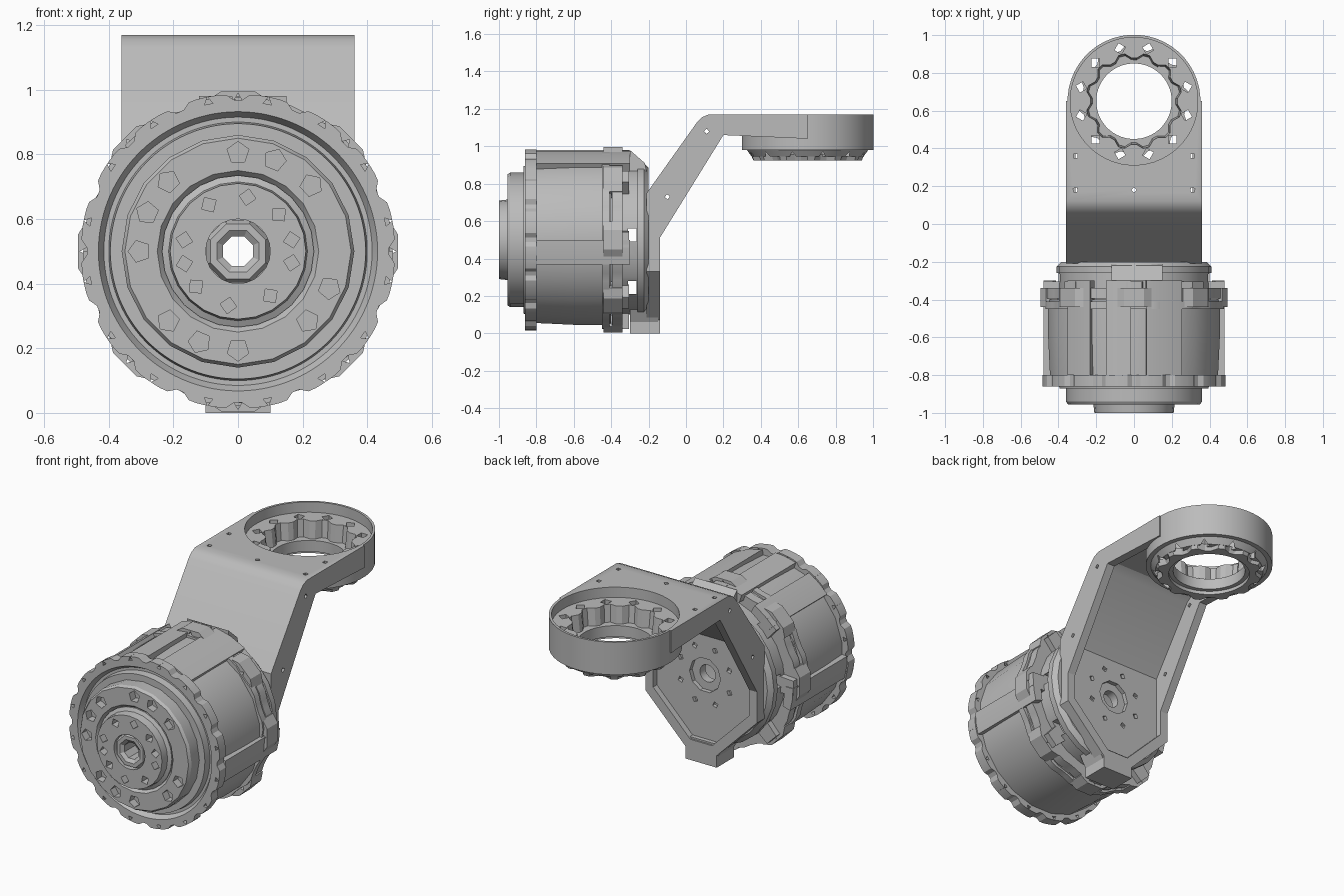
import bpy, bmesh, math
from mathutils import Vector

if "Cube" in bpy.data.objects:
    bpy.data.objects.remove(bpy.data.objects["Cube"])

grey = bpy.data.materials.new("machined_grey")
grey.diffuse_color = (0.5, 0.5, 0.5, 1)
grey.use_nodes = True
grey.node_tree.nodes["Principled BSDF"].inputs["Base Color"].default_value = grey.diffuse_color


# Axis maps: (u, v, along) -> world
def motor(u, v, h):      # along y, centred on the motor axis
    return Vector((u, h, 0.5 + v))


def front(u, v, h):      # front outline (x, z), extruded along y
    return Vector((u, h, v))


def side(u, v, h):       # side outline (y, z), extruded along x
    return Vector((h, u, v))


def wrist(u, v, h):      # along z, centred on the end ring
    return Vector((u, 0.65 + v, h))


def finish(name, bm):
    bmesh.ops.recalc_face_normals(bm, faces=bm.faces)
    me = bpy.data.meshes.new(name)
    bm.to_mesh(me)
    bm.free()
    me.materials.append(grey)
    ob = bpy.data.objects.new(name, me)
    bpy.context.collection.objects.link(ob)
    return ob


def lathe(name, profile, n, axis, pattern=(0,), turn=0.0):
    """Closed profile of (radius, along); a third item scales the notch pattern."""
    bm = bmesh.new()
    rows = []
    for i in range(n):
        a = math.tau * i / n + turn
        cut = pattern[i % len(pattern)]
        row = []
        for p in profile:
            r = p[0] - (p[2] * cut if len(p) > 2 else 0)
            row.append(bm.verts.new(axis(r * math.cos(a), r * math.sin(a), p[1])))
        rows.append(row)
    m = len(profile)
    for i in range(n):
        a, b = rows[i], rows[(i + 1) % n]
        for j in range(m):
            k = (j + 1) % m
            bm.faces.new((a[j], a[k], b[k], b[j]))
    return finish(name, bm)


def add_prism(bm, pts, axis, lo, hi):
    a = [bm.verts.new(axis(u, v, lo)) for u, v in pts]
    b = [bm.verts.new(axis(u, v, hi)) for u, v in pts]
    bm.faces.new(a)
    bm.faces.new(b[::-1])
    for i in range(len(pts)):
        j = (i + 1) % len(pts)
        bm.faces.new((a[i], b[i], b[j], a[j]))


def prism(name, shapes, axis, lo, hi):
    bm = bmesh.new()
    for pts in shapes:
        add_prism(bm, pts, axis, lo, hi)
    return finish(name, bm)


def disc(u, v, r, n, turn=0.0):
    return [(u + r * math.cos(math.tau * i / n + turn),
             v + r * math.sin(math.tau * i / n + turn)) for i in range(n)]


def polar(r, degrees):
    return [(r * math.cos(math.radians(d)), r * math.sin(math.radians(d))) for d in degrees]


def boolean(ob, cutter, op='DIFFERENCE'):
    mod = ob.modifiers.new("cut", 'BOOLEAN')
    mod.operation, mod.object, mod.solver = op, cutter, 'EXACT'
    bpy.context.view_layer.objects.active = ob
    bpy.ops.object.modifier_apply(modifier=mod.name)
    bpy.data.objects.remove(cutter)


def drill(ob, centres, r, n, axis, lo, hi):
    shapes = [disc(u, v, r, n, math.atan2(v, u)) for u, v in centres]
    boolean(ob, prism("drill", shapes, axis, lo, hi))


def mirrored(pts):
    return pts + [(-u, v) for u, v in reversed(pts)]


# Motor hub with bolt holes and an octagonal centre bushing
hub = lathe("hub", [(0.1, -1), (0.21, -1), (0.215, -0.955), (0.235, -0.945),
                    (0.235, -0.9), (0.1, -0.9)], 24, motor)
drill(hub, polar(0.17, (122, 80, 42, 12, -12, -54, -100, -140, 193, 168)),
      0.026, 4, motor, -1.1, -0.95)
lathe("bushing", [(0.05, -0.98), (0.07, -0.995), (0.092, -0.995), (0.105, -0.97),
                  (0.105, -0.88), (0.05, -0.88)], 8, motor, turn=math.pi / 8)

# Stepped stage around the hub
stage = lathe("stage_ring", [(0.23, -0.93), (0.25, -0.955), (0.35, -0.955),
                             (0.36, -0.94), (0.36, -0.85), (0.23, -0.85)], 20, motor)
drill(stage, polar(0.305, (90, 68, 42, -22, -45, -90, -113, -135, 180, 157, 135)),
      0.035, 5, motor, -1.1, -0.91)

# Front flange with shallow notches
flange_holes = polar(0.472, [11.25 + 22.5 * i for i in range(16)])
flange = lathe("front_flange", [(0.34, -0.87), (0.395, -0.87), (0.4, -0.83), (0.415, -0.83),
                                (0.432, -0.86), (0.49, -0.86, 1), (0.49, -0.8, 1),
                                (0.34, -0.8)], 128, motor,
               (0.022, 0.005, 0.003, 0.003, 0.003, 0.003, 0.005, 0.022), math.radians(1.4))
drill(flange, flange_holes, 0.015, 3, motor, -0.95, -0.7)

# Faceted hollow drum
lathe("drum", [(0.42, -0.81), (0.45, -0.81), (0.46, -0.6), (0.46, -0.4), (0.42, -0.4)],
      20, motor, turn=math.pi / 20)

# Raised covers on top and sides of the drum
covers = []
for deg, half in ((70, 12), (100, 8), (128, 9), (-8, 8), (188, 8)):
    covers.append(polar(0.43, (deg - half, deg + half))
                  + polar(0.48, (deg + half, deg, deg - half)))
prism("drum_covers", covers, motor, -0.8, -0.3)
prism("cover_tail", [[(-0.3, 0.86), (-0.3, 0.98), (-0.22, 0.91), (-0.21, 0.86)]],
      side, -0.12, 0.15)

# Two thin rear flanges and the slotted spacer behind them
for name, lo, hi, r in (("rear_flange_front", -0.45, -0.41, 0.478),
                        ("rear_flange_back", -0.395, -0.34, 0.47)):
    lathe(name, [(0.38, lo), (r, lo, 1), (r, hi, 1), (0.38, hi)], 64, motor,
          (0.01, 0, 0, 0.01))
spacer = lathe("spacer", [(0.36, -0.42), (0.4, -0.42), (0.4, -0.24), (0.36, -0.24)], 24, motor)
boolean(spacer, prism("slots", [[(-0.31, z), (-0.265, z), (-0.265, z + 0.07), (-0.31, z + 0.07)]
                                for z in (0.21, 0.49)], side, -1, 1))

# Mounting lugs every 45 degrees
lugs, clips = [], []
for i in range(8):
    d = 45 * i
    lugs.append(polar(0.41, (d - 12, d + 12)) + polar(0.475, (d + 12,))
                + polar(0.498, (d + 6, d - 6)) + polar(0.475, (d - 12,)))
    clips.append(polar(0.39, (d - 7, d + 7)) + polar(0.48, (d + 5, d - 5)))
lug = prism("lugs", lugs, motor, -0.44, -0.34)
drill(lug, polar(0.475, range(0, 360, 45)), 0.014, 3, motor, -0.5, -0.3)
prism("lug_clips", clips, motor, -0.345, -0.305)

# Rear cap of the motor
lathe("rear_cap", [(0.05, -0.25), (0.41, -0.26), (0.41, -0.225),
                   (0.385, -0.2), (0.05, -0.2)], 24, motor)

# Bent channel bracket: side outline trimmed to a tapering front outline
bracket = prism("bracket", [[(-0.21, 0), (-0.21, 0.75), (0.06, 1.13), (0.085, 1.155),
                             (0.12, 1.17), (0.65, 1.17), (0.65, 1.04), (0.55, 1.045),
                             (0.2, 1.06), (-0.14, 0.51), (-0.14, 0)]], side, -0.36, 0.36)
boolean(bracket, prism("trim", [mirrored([(0.4, 1.3), (0.4, 0.33), (0.36, 0.33),
                                          (0.1, 0.07), (0.1, -0.1)])], front, -1, 1), 'INTERSECT')
pocket = prism("pocket", [[(-0.175, 0.02), (-0.175, 0.73), (0.09, 1.105), (0.135, 1.135),
                           (0.64, 1.135), (0.64, 0.9), (0.2, 0.5), (0.1, 0.02)]],
               side, -0.31, 0.31)
boolean(pocket, prism("trim", [mirrored([(0.35, 1.3), (0.35, 0.36), (0.31, 0.36),
                                         (0.07, 0.12)])], front, -1, 1), 'INTERSECT')
boolean(bracket, pocket)
boolean(bracket, prism("ring_seat", [disc(0, 0, 0.343, 40)], wrist, 0.8, 1.4))
boolean(bracket, prism("bore", [disc(0, 0, 0.1, 10)], motor, -0.5, 0.1))
drill(bracket, polar(0.17, range(22, 382, 45)), 0.018, 4, motor, -0.195, -0.1)
drill(bracket, [(-0.31, -0.29), (0.31, -0.29), (-0.31, -0.47), (0.31, -0.47), (0, -0.47)],
      0.015, 4, wrist, 1.11, 1.3)
drill(bracket, [(0.11, 1.08), (-0.1, 0.73)], 0.014, 4, side, -0.5, 0.5)

# Foot below the motor
foot = prism("foot", [mirrored([(0.1, 0.0), (0.1, 0.06), (0.14, 0.13)])], front, -0.3, -0.15)
drill(foot, [(-0.05, 0.04), (0.05, 0.04)], 0.015, 3, front, -0.4, 0.0)

# End ring: thin rim, sunken floor and scalloped bore
ring = lathe("end_ring", [(0.352, 0.98), (0.352, 1.17), (0.338, 1.17), (0.338, 1.11),
                          (0.255, 1.11, 1), (0.245, 1.01, 1), (0.2, 1.01), (0.2, 0.945),
                          (0.3, 0.945), (0.325, 0.98)], 48, wrist,
             (0, 0, 0.025, 0.025), math.radians(11))
drill(ring, polar(0.288, [15 + 30 * i for i in range(12)]), 0.03, 4, wrist, 0.8, 1.2)

# Scalloped lip under the end ring
lathe("ring_lip", [(0.225, 0.96), (0.225, 0.925), (0.29, 0.925, 1), (0.305, 0.96, 1)],
      48, wrist, (0, 0, 0.03, 0.03))

# Keep hard edges while smoothing the round parts
for ob in list(bpy.context.scene.objects):
    bpy.ops.object.select_all(action='DESELECT')
    ob.select_set(True)
    bpy.context.view_layer.objects.active = ob
    bpy.ops.object.shade_smooth_by_angle(angle=math.radians(25))
